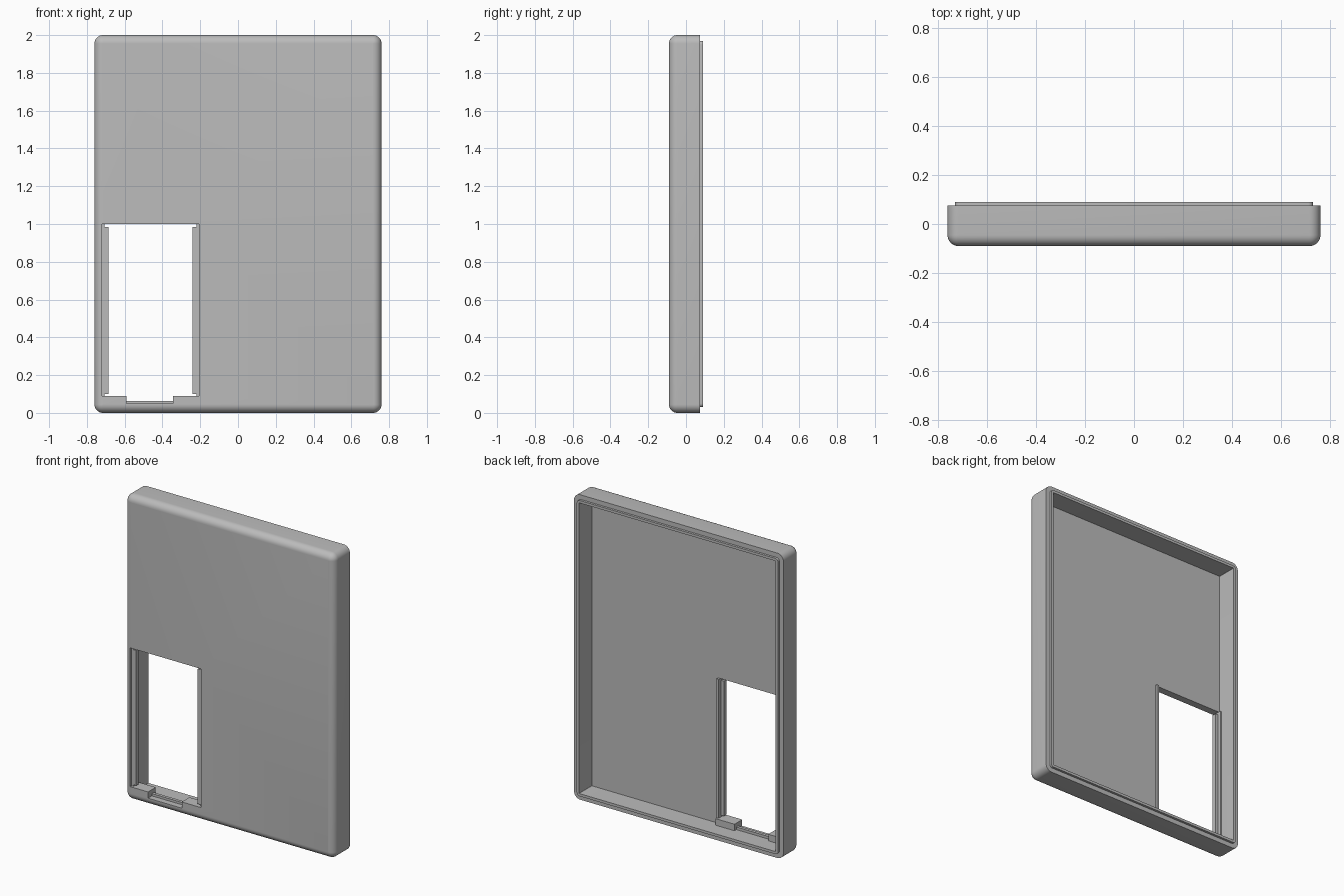
import bpy, bmesh, math

cube = bpy.data.objects.get("Cube")
if cube:
    bpy.data.objects.remove(cube, do_unlink=True)

grey = bpy.data.materials.new("plain_grey")
grey.use_nodes = True
colour = (0.5, 0.5, 0.5, 1)
grey.diffuse_color = colour
grey.node_tree.nodes["Principled BSDF"].inputs["Base Color"].default_value = colour

HALF_W, HALF_H = 0.76, 1.0
FRONT, RIM, LIP, FLOOR = -0.09, 0.075, 0.09, -0.042
ROUND, STEPS = 0.045, 8


def finish(name, bm):
    bmesh.ops.recalc_face_normals(bm, faces=bm.faces)
    mesh = bpy.data.meshes.new(name)
    bm.to_mesh(mesh)
    bm.free()
    mesh.materials.append(grey)
    obj = bpy.data.objects.new(name, mesh)
    bpy.context.collection.objects.link(obj)
    return obj


def box(name, x, y, z):
    bm = bmesh.new()
    bmesh.ops.create_cube(bm, size=1)
    for v in bm.verts:
        v.co = [lo + (c + 0.5) * (hi - lo) for c, (lo, hi) in zip(v.co, (x, y, z))]
    return finish(name, bm)


def ring(bm, inset, radius, y):
    """Rounded rectangle in the upright plane."""
    verts = []
    w, h = HALF_W - inset - radius, HALF_H - inset - radius
    for quarter, (sx, sz) in enumerate(((1, 1), (-1, 1), (-1, -1), (1, -1))):
        for i in range(STEPS + 1):
            a = math.pi / 2 * (quarter + i / STEPS)
            verts.append(bm.verts.new((sx * w + radius * math.cos(a), y,
                                       HALF_H + sz * h + radius * math.sin(a))))
    return verts


# Tray: rounded front edge, stepped rim and hollow inside, as stacked rings
bm = bmesh.new()
rings = []
for i in range(STEPS + 1):
    a = math.pi / 2 * i / STEPS
    inset = ROUND * 0.98 * (1 - math.sin(a))
    rings.append(ring(bm, inset, ROUND - inset, FRONT + ROUND * (1 - math.cos(a))))
for inset, radius, y in ((0, ROUND, RIM), (0.03, 0.02, RIM), (0.03, 0.02, LIP),
                         (0.047, 0.004, LIP), (0.047, 0.004, FLOOR)):
    rings.append(ring(bm, inset, radius, y))
for low, high in zip(rings, rings[1:]):
    for i in range(len(low)):
        j = (i + 1) % len(low)
        bm.faces.new((low[i], low[j], high[j], high[i]))
bm.faces.new(rings[0])
bm.faces.new(rings[-1])
tray = finish("tray_shell", bm)

# Door opening and latch notch
WIN_L, WIN_R, WIN_BOTTOM, WIN_TOP = -0.72, -0.206, 0.09, 1.0
NOTCH_L, NOTCH_R = -0.59, -0.345
cuts = [box("opening_cutter", (WIN_L, WIN_R), (-0.2, -0.035), (WIN_BOTTOM, WIN_TOP)),
        box("notch_cutter", (NOTCH_L, NOTCH_R), (-0.2, -0.035), (0.049, 0.12))]
bpy.context.view_layer.objects.active = tray
for cutter in cuts:
    cutter.hide_render = True
    mod = tray.modifiers.new("cut", "BOOLEAN")
    mod.operation, mod.solver, mod.object = "DIFFERENCE", "EXACT", cutter
    bpy.ops.object.modifier_apply(modifier=mod.name)
    bpy.data.objects.remove(cutter, do_unlink=True)

bpy.ops.object.select_all(action="DESELECT")
tray.select_set(True)
bpy.ops.object.shade_smooth_by_angle(angle=math.radians(30))

# Stepped guide rails on both sides of the opening
for side, edge, d in (("right", WIN_L, 1), ("left", WIN_R, -1)):
    for part, a, b, y, z in (("guide_rail", -0.002, 0.014, (-0.075, -0.025), (WIN_BOTTOM, WIN_TOP)),
                             ("guide_lip", 0.012, 0.034, (-0.075, -0.05), (0.1, 0.985))):
        x = sorted((edge + d * a, edge + d * b))
        box(f"{side}_{part}", x, y, z)

# Ledge blocks beside the notch, and the catch ridge between them
for side, x in (("right", (-0.715, NOTCH_L)), ("left", (NOTCH_R, WIN_R))):
    box(f"{side}_ledge", x, (-0.05, -0.01), (0.045, WIN_BOTTOM))
box("catch_ridge", (NOTCH_L, NOTCH_R), (-0.05, -0.03), (0.045, 0.064))
